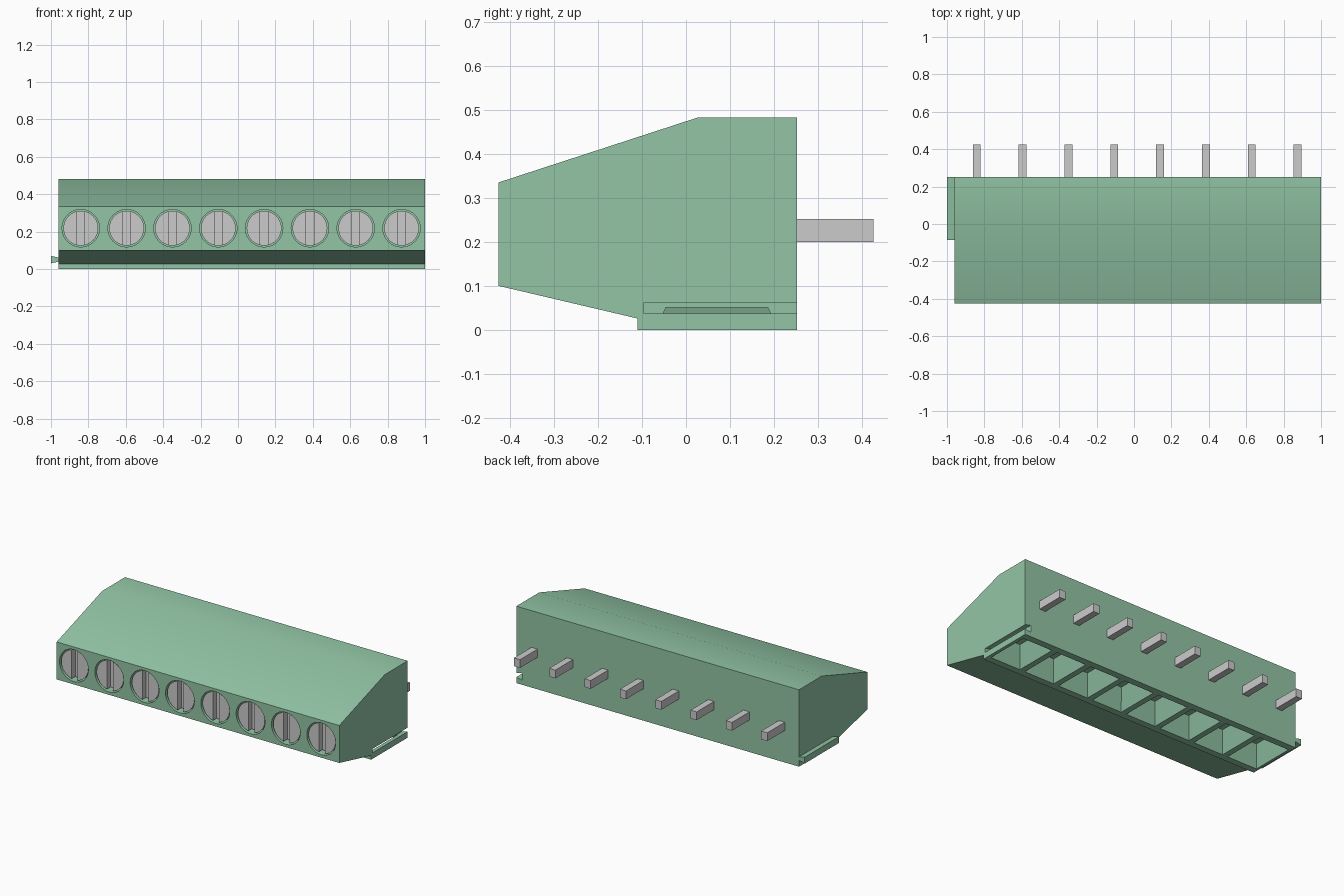
import bpy, bmesh, math
from mathutils import Matrix

if "Cube" in bpy.data.objects:
    bpy.data.objects.remove(bpy.data.objects["Cube"])

COUNT, PITCH, MID = 8, 0.245, 0.017
XS = [MID + (i - (COUNT - 1) / 2) * PITCH for i in range(COUNT)]
FRONT, BACK, SCREW_Z = -0.425, 0.252, 0.218

green = bpy.data.materials.new("green_plastic")
green.diffuse_color = (0.29, 0.56, 0.38, 1)
green.use_nodes = True
green.node_tree.nodes["Principled BSDF"].inputs["Base Color"].default_value = green.diffuse_color


def finish(bm, name, mat=None):
    bmesh.ops.recalc_face_normals(bm, faces=bm.faces)
    me = bpy.data.meshes.new(name)
    bm.to_mesh(me)
    bm.free()
    ob = bpy.data.objects.new(name, me)
    bpy.context.collection.objects.link(ob)
    if mat:
        me.materials.append(mat)
    return ob


def loft(bm, a, b):
    """Closed solid between two matching rings of points."""
    va, vb = [bm.verts.new(p) for p in a], [bm.verts.new(p) for p in b]
    n = len(a)
    bm.faces.new(va)
    bm.faces.new(vb[::-1])
    for i in range(n):
        bm.faces.new((va[i], vb[i], vb[(i + 1) % n], va[(i + 1) % n]))


def box(bm, x0, x1, y0, y1, z0, z1):
    ring = [(x0, y0), (x1, y0), (x1, y1), (x0, y1)]
    loft(bm, [(x, y, z0) for x, y in ring], [(x, y, z1) for x, y in ring])


def disc(bm, x, r, y0, y1):
    m = Matrix.Translation((x, (y0 + y1) / 2, SCREW_Z)) @ Matrix.Rotation(math.pi / 2, 4, 'X')
    bmesh.ops.create_cone(bm, cap_ends=True, segments=40, radius1=r, radius2=r,
                          depth=y1 - y0, matrix=m)


def dovetail(bm, x0, h0, x1, h1, y0, y1):
    ring = [(x0, 0.05 - h0), (x1, 0.05 - h1), (x1, 0.05 + h1), (x0, 0.05 + h0)]
    loft(bm, [(x, y0, z) for x, z in ring], [(x, y1, z) for x, z in ring])


def cut(ob, bm):
    cutter = finish(bm, "cutter")
    cutter.hide_render = True
    mod = ob.modifiers.new("cut", 'BOOLEAN')
    mod.operation, mod.solver, mod.object = 'DIFFERENCE', 'EXACT', cutter
    bpy.context.view_layer.objects.active = ob
    bpy.ops.object.modifier_apply(modifier=mod.name)
    bpy.data.objects.remove(cutter)


def smooth(ob):
    bpy.ops.object.select_all(action='DESELECT')
    ob.select_set(True)
    bpy.context.view_layer.objects.active = ob
    bpy.ops.object.shade_smooth_by_angle(angle=math.radians(25))


# Housing: side profile extruded along x
profile = [(FRONT, 0.1), (-0.11, 0.026), (-0.11, 0), (BACK, 0),
           (BACK, 0.482), (0.026, 0.482), (FRONT, 0.335)]
bm = bmesh.new()
loft(bm, [(-0.96, y, z) for y, z in profile], [(1.0, y, z) for y, z in profile])
housing = finish(bm, "housing", green)

# Screw holes in the front
bm = bmesh.new()
for x in XS:
    disc(bm, x, 0.1, FRONT - 0.05, FRONT + 0.08)
cut(housing, bm)

# Tapered wire entries in the underside
bm = bmesh.new()
for x in XS:
    def ring(hx, hy, z):
        return [(x + sx * hx, 0.07 + sy * hy, z)
                for sx, sy in ((-1, -1), (1, -1), (1, 1), (-1, 1))]
    loft(bm, ring(0.108, 0.143, -0.01), ring(0.06, 0.085, 0.12))
cut(housing, bm)

# Dovetail groove in the right end
bm = bmesh.new()
dovetail(bm, 0.96, 0.022, 1.002, 0.012, -0.095, BACK + 0.05)
cut(housing, bm)
smooth(housing)

# Dovetail rail on the left end
bm = bmesh.new()
dovetail(bm, -1.0, 0.02, -0.96, 0.011, -0.085, BACK)
finish(bm, "end_rail", green)

# Slotted screw heads
bm = bmesh.new()
for x in XS:
    disc(bm, x, 0.093, FRONT + 0.008, FRONT + 0.08)
screws = finish(bm, "screws")
bm = bmesh.new()
for x in XS:
    box(bm, x - 0.021, x + 0.021, FRONT - 0.02, FRONT + 0.045, SCREW_Z - 0.12, SCREW_Z + 0.12)
cut(screws, bm)
smooth(screws)

# Rear contact pins
bm = bmesh.new()
for x in XS:
    box(bm, x - 0.021, x + 0.021, BACK - 0.02, 0.425, 0.2, 0.252)
finish(bm, "pins")
